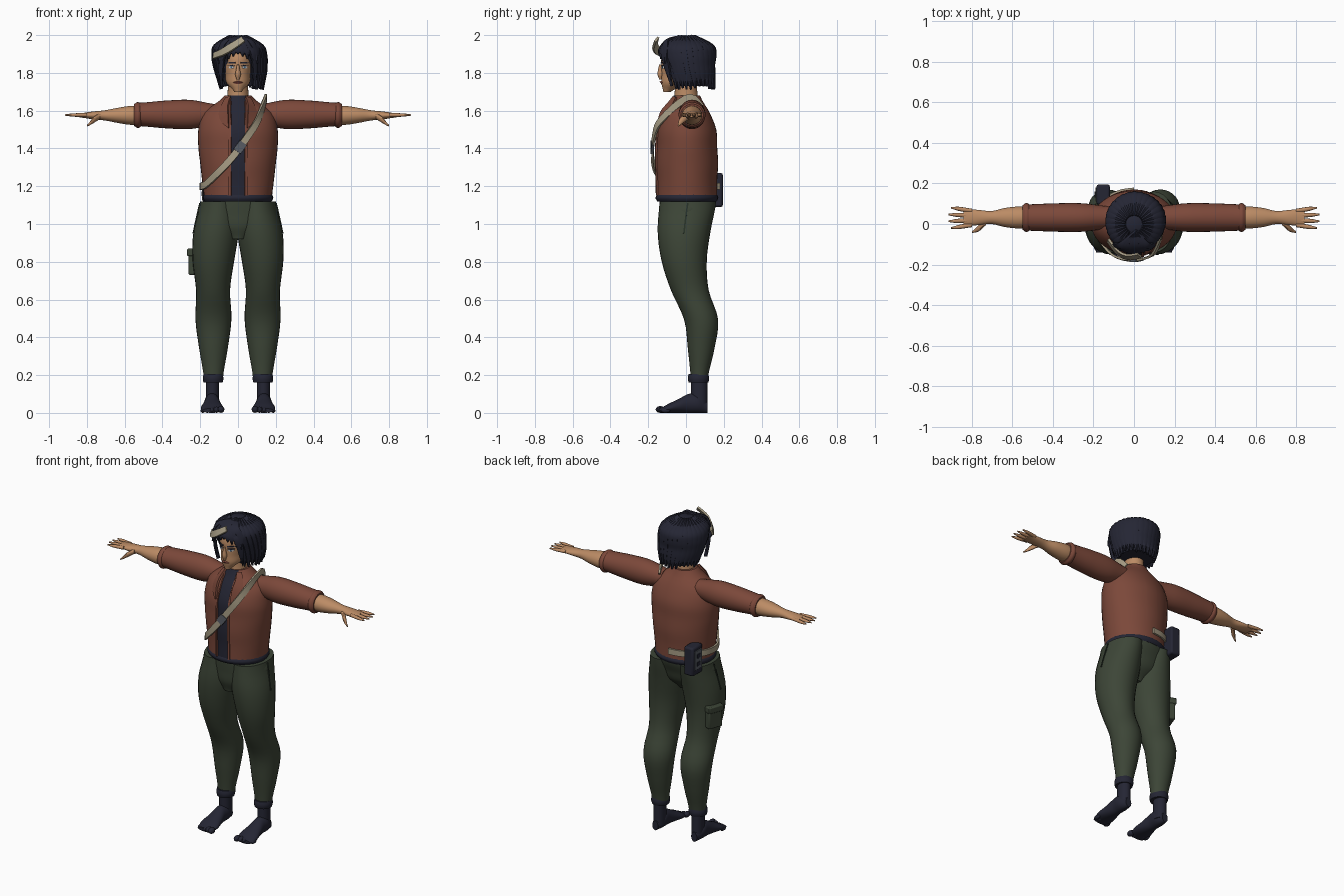
import bpy, bmesh, math, random
from math import sin, cos, pi, radians
from mathutils import Vector

random.seed(4)
default_cube = bpy.data.objects.get("Cube")
if default_cube:
    bpy.data.objects.remove(default_cube)


def material(name, *rgb):
    mat = bpy.data.materials.new(name)
    mat.use_nodes = True
    mat.diffuse_color = (*rgb, 1)
    shader = mat.node_tree.nodes["Principled BSDF"]
    shader.inputs["Base Color"].default_value = (*rgb, 1)
    shader.inputs["Roughness"].default_value = .8
    return mat


JACKET = material("russet leather", .2, .065, .042)
GREEN = material("olive cloth", .046, .06, .038)
NAVY = material("dark navy", .018, .019, .034)
SKIN = material("tan skin", .5, .26, .13)
STRAP = material("beige webbing", .38, .33, .23)
GREY = material("steel grey", .1, .11, .13)
WHITE = material("eye white", .7, .7, .7)
BLUE = material("iris blue", .04, .13, .25)
LIPS = material("lip red", .27, .08, .06)
SEAM = material("dark olive", .02, .03, .02)


def sample(values, amount):
    """Smooth value at a fraction of an evenly spaced list; a plain number stays constant."""
    if isinstance(values, (int, float)):
        return values
    last = len(values) - 1
    place = max(0, min(1, amount)) * last
    i = min(int(place), last - 1)
    t = place - i
    before, a, b, after = (values[max(0, min(last, i + k))] for k in (-1, 0, 1, 2))
    bend = before * 2 - a * 5 + b * 4 - after
    twist = a * 3 - before - b * 3 + after
    return a + (b - before + (bend + twist * t) * t) * (t / 2)


def ring(centre, axis_a, axis_b, count, phase=0):
    angles = [phase + 2 * pi * i / count for i in range(count)]
    return [centre + axis_a * cos(a) + axis_b * sin(a) for a in angles]


def skin(name, mat, rings):
    """Closed surface through equal rings of points."""
    bm = bmesh.new()
    loops = [[bm.verts.new(point) for point in points] for points in rings]
    count = len(loops[0])
    for low, high in zip(loops, loops[1:]):
        for i in range(count):
            j = (i + 1) % count
            bm.faces.new((low[i], low[j], high[j], high[i]))
    bm.faces.new(loops[0])
    bm.faces.new(loops[-1])
    bmesh.ops.recalc_face_normals(bm, faces=bm.faces)
    mesh = bpy.data.meshes.new(name)
    bm.to_mesh(mesh)
    bm.free()
    mesh.materials.append(mat)
    obj = bpy.data.objects.new(name, mesh)
    bpy.context.collection.objects.link(obj)
    return obj


def loft(name, mat, start, end, width, depth, across=0, up=0, axis="z", side=1, count=28, steps=24):
    """Ellipses along an axis; across and up place their centres on the other two axes."""
    rings = []
    for k in range(steps + 1):
        f = k / steps
        along = start + (end - start) * f
        u, v = sample(across, f), sample(up, f)
        w, d = sample(width, f), sample(depth, f)
        points = []
        for p in ring(Vector((u, v)), Vector((w, 0)), Vector((0, d)), count):
            x, y, z = {"x": (along, p.x, p.y), "y": (p.x, along, p.y), "z": (p.x, p.y, along)}[axis]
            points.append(Vector((x * side, y, z)))
        rings.append(points)
    return skin(name, mat, rings)


def surface(shape, z, angle, grow=1):
    """Point on an upright loft."""
    f = (z - shape["start"]) / (shape["end"] - shape["start"])
    x, y = sample(shape.get("across", 0), f), sample(shape["up"], f)
    return Vector((x + sample(shape["width"], f) * grow * cos(angle),
                   y + sample(shape["depth"], f) * grow * sin(angle), z))


def front(shape, x, z, lift=0):
    half = surface(shape, z, 0).x
    return surface(shape, z, -math.acos(max(-.98, min(.98, x / half)))) - Vector((0, lift, 0))


def ribbon(name, mat, points, width, thick, core=None, count=4, steps=20):
    """Band along a path, turned away from the core point or from the body axis."""
    path = [sample(points, k / steps) for k in range(steps + 1)]
    rings = []
    for k, p in enumerate(path):
        run = (path[min(k + 1, steps)] - path[max(k - 1, 0)]).normalized()
        out = p - (core or Vector((0, 0, p.z)))
        out = (out - run * out.dot(run)).normalized()
        reach = math.sqrt(.5) if count == 4 else .5
        half = max(sample(width, k / steps), .001) * reach
        rings.append(ring(p, run.cross(out) * half, out * thick * reach, count, pi / count))
    return skin(name, mat, rings)


def finish(name, mat, location, scale):
    obj = bpy.context.object
    obj.name, obj.location, obj.scale = name, location, scale
    obj.data.materials.append(mat)
    bpy.ops.object.transform_apply(location=False, rotation=False, scale=True)
    return obj


def box(name, mat, location, size, turn=0):
    bpy.ops.mesh.primitive_cube_add(size=1, rotation=(0, 0, turn))
    bevel = finish(name, mat, location, size).modifiers.new("soft edges", "BEVEL")
    bevel.width, bevel.segments = min(size) / 6, 2


def blob(name, mat, location, scale):
    bpy.ops.mesh.primitive_uv_sphere_add(segments=16, ring_count=8, radius=1)
    finish(name, mat, location, scale)


# Jacket body, with the shirt showing in its opening
TORSO = dict(start=1.14, end=1.68, up=.005, width=[.18, .19, .2, .21, .21, .18, .07],
             depth=[.16, .16, .165, .16, .155, .12, .07])
body = loft("jacket_and_shirt", JACKET, **TORSO, count=40)
body.data.materials.append(NAVY)
OPENING = .042
bm = bmesh.new()
bm.from_mesh(body.data)
for x in (-OPENING, OPENING):
    bmesh.ops.bisect_plane(bm, geom=bm.verts[:] + bm.edges[:] + bm.faces[:],
                           plane_co=(x, 0, 0), plane_no=(1, 0, 0))
for face in bm.faces:
    middle = face.calc_center_median()
    face.material_index = int(abs(middle.x) < OPENING and middle.y < -.03)
bm.to_mesh(body.data)
bm.free()
loft("jacket_hem", NAVY, 1.12, 1.157, [.178, .186, .186, .18], [.157, .165, .165, .158], up=.005, steps=6)
loft("neck", SKIN, 1.6, 1.78, [.065, .055, .054], [.07, .06, .06], steps=8)
loft("trouser_seat", GREEN, 0.92, 1.12, [.06, .16, .21, .2], [.08, .12, .135, .15], up=[-.03, -.01, 0, .01])

LEG = dict(start=.18, end=1.12, across=[.13, .13, .13, .1], up=[.07, .08, .08, .02, -.01, -.01, .01],
           width=[.05, .075, .095, .09, .11, .12, .1], depth=[.045, .07, .09, .1, .12, .14, .15])
for side, tag in ((1, "left"), (-1, "right")):
    # Leg, cuff and sock foot
    loft(tag + "_trouser_leg", GREEN, **LEG, side=side)
    loft(tag + "_trouser_cuff", NAVY, .16, .205, [.05, .054, .054, .05], [.052, .056, .056, .052],
         .132, .066, side=side, steps=6)
    loft(tag + "_ankle", NAVY, .03, .18, .035, .043, .135, .07, side=side, steps=6)
    height = [.03, .05, .05, .037, .025, .012]
    loft(tag + "_foot", NAVY, .115, -.14, [.02, .04, .04, .05, .06, .05], height, .137, height,
         axis="y", side=side)
    for i in range(5):
        size = .018 - .0015 * i
        blob(tag + "_toe", NAVY, (side * (.09 + .024 * i), -.136 + .007 * i, size), (size, .025, size))
    slit = [surface(LEG, z, 0) for z in (1.11, 1.03, .95)]
    ribbon(tag + "_hip_pocket_slit", SEAM, [Vector((side * p.x, p.y, p.z)) for p in slit], .008, .008)

    # Sleeve, cuff, forearm and hand
    arm = dict(across=.032, axis="x", side=side)
    loft(tag + "_sleeve", JACKET, .12, .52, [.055, .07, .07, .065], [.055, .077, .073, .062], up=1.58, **arm)
    loft(tag + "_sleeve_cuff", JACKET, .51, .55, [.06, .07, .07, .06], [.058, .067, .067, .058],
         up=1.577, steps=8, **arm)
    loft(tag + "_forearm", SKIN, .5, .84, [.05, .054, .047, .032, .038, .04],
         [.05, .05, .04, .027, .02, .011], up=1.575, **arm)
    for i in range(4):
        spread = i - 1.5
        loft(tag + "_finger", SKIN, .8, .922 - .013 * abs(spread), [.01, .011, .01, .004],
             [.01, .01, .009, .004], [.03 + .024 * spread, .03 + .033 * spread], 1.577,
             "x", side, count=10, steps=8)
    loft(tag + "_thumb", SKIN, .73, .8, [.016, .016, .004], [.016, .016, .004],
         [.01, -.02, -.04], [1.57, 1.55, 1.52], "x", side, count=12, steps=8)

    # Lapel and front edge
    lapel = [front(TORSO, side * (.05 + .025 * sin(pi * t / 4)), 1.67 - .04 * t, .008) for t in range(5)]
    ribbon(tag + "_lapel", JACKET, lapel, [.03, .045, .06, .045, .004], .012)
    edge = [front(TORSO, side * OPENING, 1.15 + .1 * k, .002) for k in range(6)]
    ribbon(tag + "_jacket_edge", JACKET, edge, .012, .012)

# Head and face
HEAD = dict(start=1.7, end=1.97, width=[.02, .06, .07, .08, .08, .08, .05],
            depth=[.02, .07, .1, .11, .11, .1, .06], up=[-.1, -.06, -.03, -.02, -.02, -.01, 0])
CORE = Vector((0, 0, 1.84))
loft("head", SKIN, **HEAD)
loft("nose", SKIN, 1.765, 1.845, [.008, .015, .01, .006], [.006, .015, .012, .006], up=-.136, count=14, steps=10)


def face_strip(name, mat, side, z, inner, outer, width, lift):
    points = [front(HEAD, side * x, z, lift) for x in (inner, (inner + outer) / 2, outer)]
    ribbon(name, mat, points, width, .008, CORE)


for side, tag in ((1, "left"), (-1, "right")):
    face_strip(tag + "_eye", WHITE, side, 1.83, .018, .05, [0, .015, 0], .001)
    face_strip(tag + "_lash", NAVY, side, 1.838, .016, .053, [0, .006, 0], .002)
    face_strip(tag + "_brow", NAVY, side, 1.853, .014, .058, [.007, .008, 0], .001)
    blob(tag + "_iris", BLUE, front(HEAD, side * .033, 1.83, .003), (.007, .003, .007))
face_strip("mouth", LIPS, 1, 1.749, -.025, .025, [0, .016, 0], .001)

# Bobbed hair: inner mass, overlapping locks and swept fringe
HAIR = dict(start=1.73, end=1.993, across=[.02, 0], up=[.04, .02, 0],
            width=[.1, .12, .13, .134, .122, .04], depth=[.1, .11, .115, .13, .13, .04])
loft("hair_mass", NAVY, **HAIR)
LOCKS = 25
for i in range(LOCKS):
    angle = radians(-56 + 292 * i / (LOCKS - 1))
    levels = [HAIR["end"] - .05 * k for k in range(6)]
    path = [surface(HAIR, z, angle, 1.04) for z in levels]
    path[-1].z = random.uniform(1.71, 1.735)
    ribbon("hair_lock", NAVY, path, [.01, .04, .046, .046, .04, .01], .02, CORE, 6)
crown = Vector((.01, -.03, 1.992))
for i in range(9):
    x = .025 * (i - 4)
    bow = x * x * 3 - .138
    path = [crown, Vector((x * .6, -.1, 1.972)), Vector((x * .9, bow, 1.925)),
            Vector((x, bow, 1.9 - abs(x) / 2))]
    ribbon("fringe_lock", NAVY, path, [.01, .035, .04, .006], .016, CORE, 6)
for side in (1, -1):
    path = [Vector((side * x, y, z)) for x, y, z in
            ((.02, -.09, 1.975), (.075, -.117, 1.92), (.09, -.1, 1.83), (.085, -.075, 1.73))]
    ribbon("face_framing_lock", NAVY, path, [.02, .045, .04, .004], .022, CORE, 6)
band = [Vector(p) for p in ((-.128, -.08, 1.89), (-.08, -.14, 1.91), (-.03, -.163, 1.94), (.028, -.155, 1.978))]
ribbon("head_band", STRAP, band, [.034, .042, .034], .012, CORE)


# Shoulder strap with buckle, running on round the waist
def strap_point(t, lift):
    return front(TORSO, .16 - .33 * t, 1.64 - .43 * t - .04 * sin(pi * t), lift)


strap = [Vector((.13, .08, 1.62)), Vector((.148, .01, 1.67))]
strap += [strap_point(t / 6, .02) for t in range(1, 7)]
strap += [surface(TORSO, 1.2, radians(a), 1.06) for a in range(190, 70, -20)]
ribbon("shoulder_strap", STRAP, strap, .036, .011, steps=60)
ribbon("strap_buckle", GREY, [strap_point(t, .024) for t in (.4, .45, .5)], .046, .014)

# Hip pouch with control panel, and thigh pocket
box("hip_pouch", NAVY, (-.152, .145, 1.18), (.066, .1, .18))
box("pouch_panel", GREY, (-.186, .145, 1.185), (.008, .07, .12))
for z in (1.16, 1.21):
    box("panel_button", NAVY, (-.191, .145, z), (.006, .03, .025))
box("thigh_pocket", GREEN, (-.227, .045, .795), (.045, .095, .13), -.35)
box("thigh_pocket_flap", GREEN, (-.23, .046, .85), (.052, .102, .04), -.35)

# Smooth shading with crisp edges
for obj in bpy.context.scene.objects:
    obj.select_set(obj.type == "MESH")
bpy.context.view_layer.objects.active = body
bpy.ops.object.shade_smooth_by_angle(angle=radians(40))
